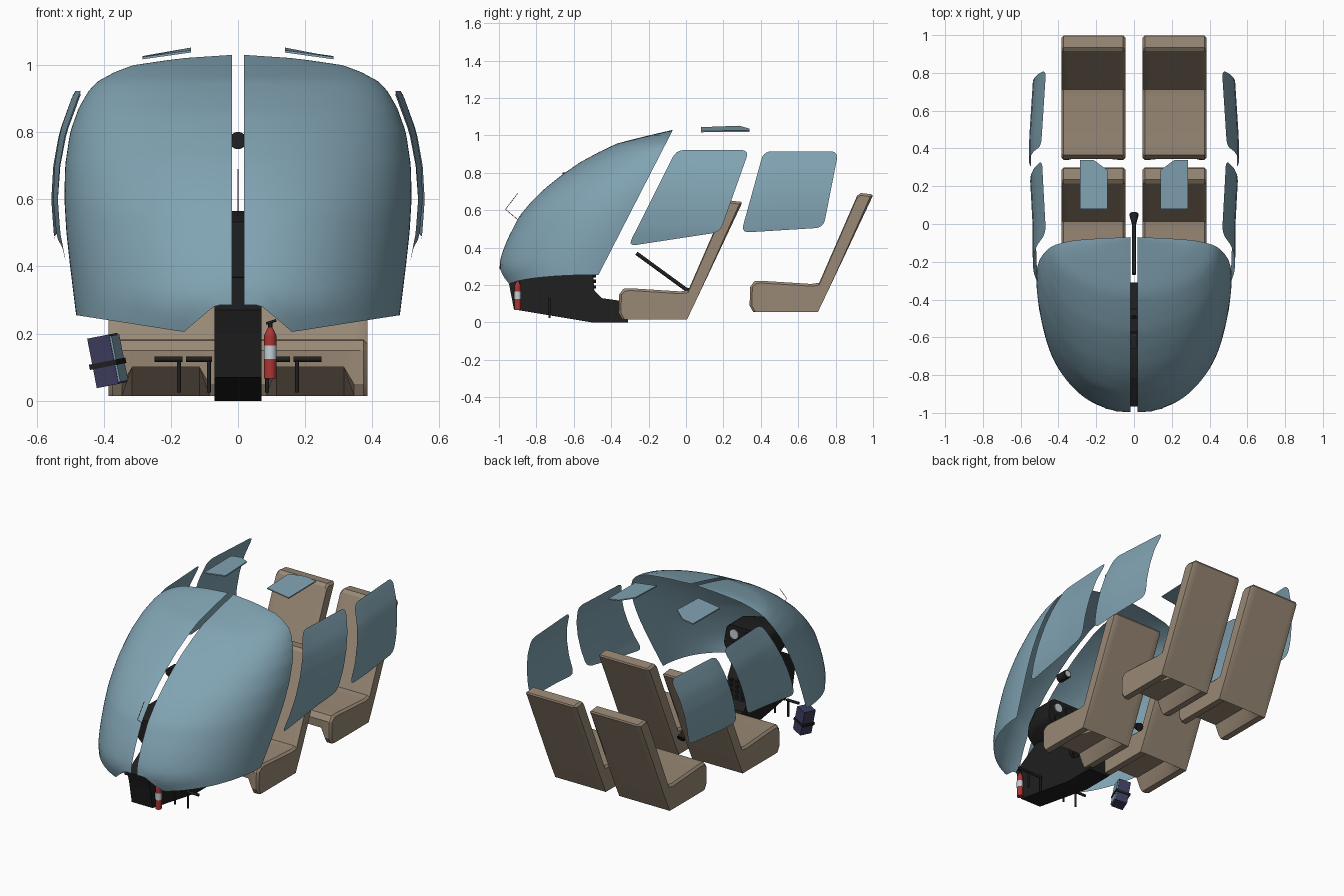
import bpy, bmesh, math
from mathutils import Matrix, Vector

if "Cube" in bpy.data.objects:
    bpy.data.objects.remove(bpy.data.objects["Cube"])


def mat(name, r, g, b):
    m = bpy.data.materials.new(name)
    m.diffuse_color = (r, g, b, 1)
    m.use_nodes = True
    m.node_tree.nodes["Principled BSDF"].inputs["Base Color"].default_value = m.diffuse_color
    return m


GLASS = mat("tinted_glass_blue", .22, .37, .45)
TAN = mat("seat_tan", .32, .25, .18)
BLACK = mat("panel_black", .014, .014, .014)
RED = mat("safety_red", .42, .035, .035)
NAVY = mat("navy_blue", .045, .045, .11)
PALE = mat("pale_grey", .55, .62, .65)


def finish(name, bm, m, angle=None, mirror=False):
    bmesh.ops.recalc_face_normals(bm, faces=bm.faces)
    me = bpy.data.meshes.new(name)
    bm.to_mesh(me)
    bm.free()
    ob = bpy.data.objects.new(name, me)
    bpy.context.collection.objects.link(ob)
    me.materials.append(m)
    if mirror:
        ob.modifiers.new("mirror", 'MIRROR').use_mirror_merge = False
    if angle:
        bpy.ops.object.select_all(action='DESELECT')
        ob.select_set(True)
        bpy.context.view_layer.objects.active = ob
        bpy.ops.object.shade_smooth_by_angle(angle=math.radians(angle))
    return ob


def lerp(table, t):
    for (a, va), (b, vb) in zip(table, table[1:]):
        if t <= b:
            return va + (vb - va) * max(0, (t - a) / (b - a))
    return table[-1][1]


def loft(name, rings, m, closed=True, caps=True, angle=None, mirror=False):
    bm = bmesh.new()
    vs = [[bm.verts.new(p) for p in r] for r in rings]
    n = len(rings[0])
    for a, b in zip(vs, vs[1:]):
        for i in range(n if closed else n - 1):
            j = (i + 1) % n
            bm.faces.new((a[i], a[j], b[j], b[i]))
    if caps:
        bm.faces.new(vs[0])
        bm.faces.new(vs[-1])
    return finish(name, bm, m, angle, mirror)


def rod(name, a, b, r1, m, r2=None, seg=12, mirror=False):
    a, b = Vector(a), Vector(b)
    bm = bmesh.new()
    rot = (b - a).to_track_quat('Z', 'Y').to_matrix().to_4x4()
    bmesh.ops.create_cone(bm, cap_ends=True, segments=seg, radius1=r1,
                          radius2=r1 if r2 is None else r2, depth=(b - a).length,
                          matrix=Matrix.Translation((a + b) / 2) @ rot)
    return finish(name, bm, m, 40, mirror)


def box(name, c, size, m, rot=Matrix.Identity(4)):
    bm = bmesh.new()
    bmesh.ops.create_cube(bm, size=1, matrix=Matrix.Translation(c) @ rot @ Matrix.Diagonal((*size, 1)))
    return finish(name, bm, m)


def rounded(pts, r, seg=5):
    out = []
    for i, p in enumerate(pts):
        p, a, b = Vector(p), Vector(pts[i - 1]), Vector(pts[(i + 1) % len(pts)])
        s, e = p + (a - p).normalized() * r, p + (b - p).normalized() * r
        for k in range(seg + 1):
            t = k / seg
            out.append(s * (1 - t) ** 2 + p * 2 * t * (1 - t) + e * t * t)
    return out


# Windshield halves: horizontal quarter ellipses from the nose line to the raked rear edge
NOSE = [(.20, -.965), (.24, -.985), (.30, -1.0), (.36, -.987), (.44, -.957), (.567, -.893), (.65, -.823),
        (.717, -.754), (.79, -.662), (.856, -.567), (.91, -.467), (.957, -.369), (.995, -.22), (1.03, -.07)]
SIDE = [(.20, .475), (.255, .482), (.4, .50), (.5, .511), (.6, .517), (.7, .515), (.8, .50), (.87, .475),
        (.92, .447), (.95, .42), (.98, .365), (1.0, .31), (1.02, .17), (1.03, .02)]
SILL = [(0, .285), (.05, .285), (.15, .205), (.48, .255)]
rows = []
NT, NW = 40, 36
for i in range(NT + 1):
    th = math.pi / 2 * i / NT
    zb = lerp(SILL, .48 * math.sin(th))
    row = []
    for k in range(NW + 1):
        z = zb + (1.03 - zb) * (1 - (1 - k / NW) ** 1.8)
        yr = -.07 - (1.03 - z) * .513
        x = .018 + (lerp(SIDE, z) - .018) * math.sin(th)
        row.append((x, yr + (lerp(NOSE, z) - yr) * math.cos(th), z))
    rows.append(row)
loft("windshield", rows, GLASS, closed=False, caps=False, angle=60, mirror=True)

# Curved door windows
BULGE = [(.41, .532), (.5, .549), (.6, .556), (.7, .55), (.8, .532), (.9, .496), (.92, .487)]
DRIFT = [(-.3, -.02), (0, -.018), (.33, 0), (.45, 0), (.82, -.024)]


def window(name, pts):
    bm = bmesh.new()
    bm.faces.new([bm.verts.new((0, p.x, p.y)) for p in rounded(pts, .045)])
    for axis, lo, num in ((2, .41, 18), (1, -.3, 22)):
        for i in range(1, num):
            co, no = Vector((0, 0, 0)), Vector((0, 0, 0))
            co[axis], no[axis] = lo + i * (.029 if axis == 2 else .051), 1
            bmesh.ops.bisect_plane(bm, geom=bm.verts[:] + bm.edges[:] + bm.faces[:], plane_co=co, plane_no=no)
    for v in bm.verts:
        v.co.x = lerp(BULGE, v.co.z) + lerp(DRIFT, v.co.y)
    finish(name, bm, GLASS, 60, True)


window("front_door_window", [(-.31, .408), (.182, .483), (.338, .922), (-.052, .922)])
window("rear_door_window", [(.295, .48), (.735, .507), (.815, .915), (.415, .915)])

# Roof windows
ROOF = [(.14, .08), (.285, .08), (.285, .34), (.215, .34), (.14, .285)]
rings = [[(x, y, 1.054 - .14 * (x - .14) - .5 * (y - .22) ** 2 - d) for x, y in ROOF] for d in (0, .007)]
loft("roof_window", rings, GLASS, mirror=True)

# Seats: side profile lofted across, with a notch under the cushion
PROF = [(-.34, .015), (-.36, .05), (-.357, .15), (-.335, .18), (-.30, .183), (-.03, .166), (.012, .172),
        (.215, .638), (.235, .652), (.295, .645), (.298, .635), (.06, .13), (.005, .015), (-.08, .015)]
NOTCH = {0: (-.30, .10), 1: (-.352, .10), 13: (-.10, .10)}


def seat(name, dy, dz):
    rings = []
    for x, shrink, notch in ((.045, .012, 0), (.057, 0, 0), (.085, 0, 0), (.115, 0, 1),
                             (.315, 0, 1), (.345, 0, 0), (.373, 0, 0), (.385, .012, 0)):
        ring = []
        for i, (y, z) in enumerate(PROF):
            if notch and i in NOTCH:
                y, z = NOTCH[i]
            if shrink:
                y += shrink * (1 if i < 4 else -1 if i in (9, 10) else 0)
                z -= shrink if 3 <= i <= 9 else 0
            ring.append((x, y + dy, z + dz))
        rings.append(ring)
    loft(name, rings, TAN, angle=28, mirror=True)


seat("front_seat", 0, 0)
seat("rear_seat", .70, .04)

# Centre console and instrument hood
CONSOLE = [(-.92, .07), (-.5, 0), (-.31, 0), (-.31, .11), (-.45, .13), (-.49, .17), (-.50, .29),
           (-.57, .42), (-.68, .44), (-.965, .27), (-.945, .2)]
loft("console", [[(x, y, z) for y, z in CONSOLE] for x in (-.07, .07)], BLACK)
HOOD = rounded([(-.07, .36), (.07, .36), (.155, .43), (.13, .565), (-.13, .565), (-.155, .43)], .035, 4)
loft("instrument_hood", [[(p.x * s, y, p.y if s == 1 else .4 + (p.y - .4) * .8) for p in HOOD]
                         for y, s in ((-.82, .7), (-.72, 1), (-.58, 1))], BLACK, angle=30)
for i in range(3):
    for k, z in enumerate((.44, .515)):
        x = (i - 1) * .08
        rod(f"gauge_{i}_{k}", (x, -.585, z), (x, -.574, z), .028, PALE if (i + k) % 2 else BLACK, seg=16)
for i in range(3):
    for k in range(4):
        z = .19 + k * .03
        rod(f"knob_{i}_{k}", ((i - 1) * .04, -.51, z), ((i - 1) * .04, -.482, z), .009, BLACK, seg=8)

# Control lever with end knob, and compass
rod("control_lever", (0, -.265, .37), (0, .03, .155), .010, BLACK)
rod("lever_knob", (0, .0, .177), (0, .05, .14), .012, BLACK, r2=.025)
rod("compass", (0, -.66, .775), (0, -.59, .775), .026, BLACK, seg=16)
rod("compass_dial", (0, -.592, .775), (0, -.587, .775), .019, PALE, seg=16)

# Yaw string on the nose
rod("yaw_string_lower", (0, -.90, .55), (0, -.965, .605), .0015, RED, seg=6)
rod("yaw_string_upper", (0, -.965, .605), (0, -.90, .69), .0015, RED, seg=6)

# Foot pedals
for i, (x, x2) in enumerate(((.087, .155), (.176, .248))):
    rod(f"pedal_stem_{i}", (x, -.73, .025), (x, -.73, .125), .006, BLACK, mirror=True)
    rod(f"pedal_bar_{i}", (x - .01, -.73, .124), (x2, -.73, .124), .008, BLACK, mirror=True)

# Fire extinguisher
ex, ey = .096, -.90
rod("extinguisher_body", (ex, ey, .067), (ex, ey, .195), .018, RED, seg=20)
rod("extinguisher_shoulder", (ex, ey, .195), (ex, ey, .218), .018, RED, r2=.007, seg=20)
rod("extinguisher_label", (ex, ey, .125), (ex, ey, .165), .0187, PALE, seg=20)
rod("extinguisher_valve", (ex, ey, .215), (ex, ey, .235), .006, BLACK)
rod("extinguisher_handle", (ex - .012, ey, .23), (ex + .018, ey, .24), .004, BLACK)

# Tilted document case with pale side and strap
R = Matrix.Rotation(math.radians(-11), 4, 'Y') @ Matrix.Rotation(math.radians(-20), 4, 'Z')
C = Vector((-.39, -.58, .12))
box("document_case", C, (.07, .075, .15), NAVY, R)
box("case_side_plate", C + R @ Vector((.038, 0, 0)), (.006, .07, .14), GLASS, R)
box("case_strap", C + R @ Vector((0, 0, -.01)), (.088, .082, .016), BLACK, R)
